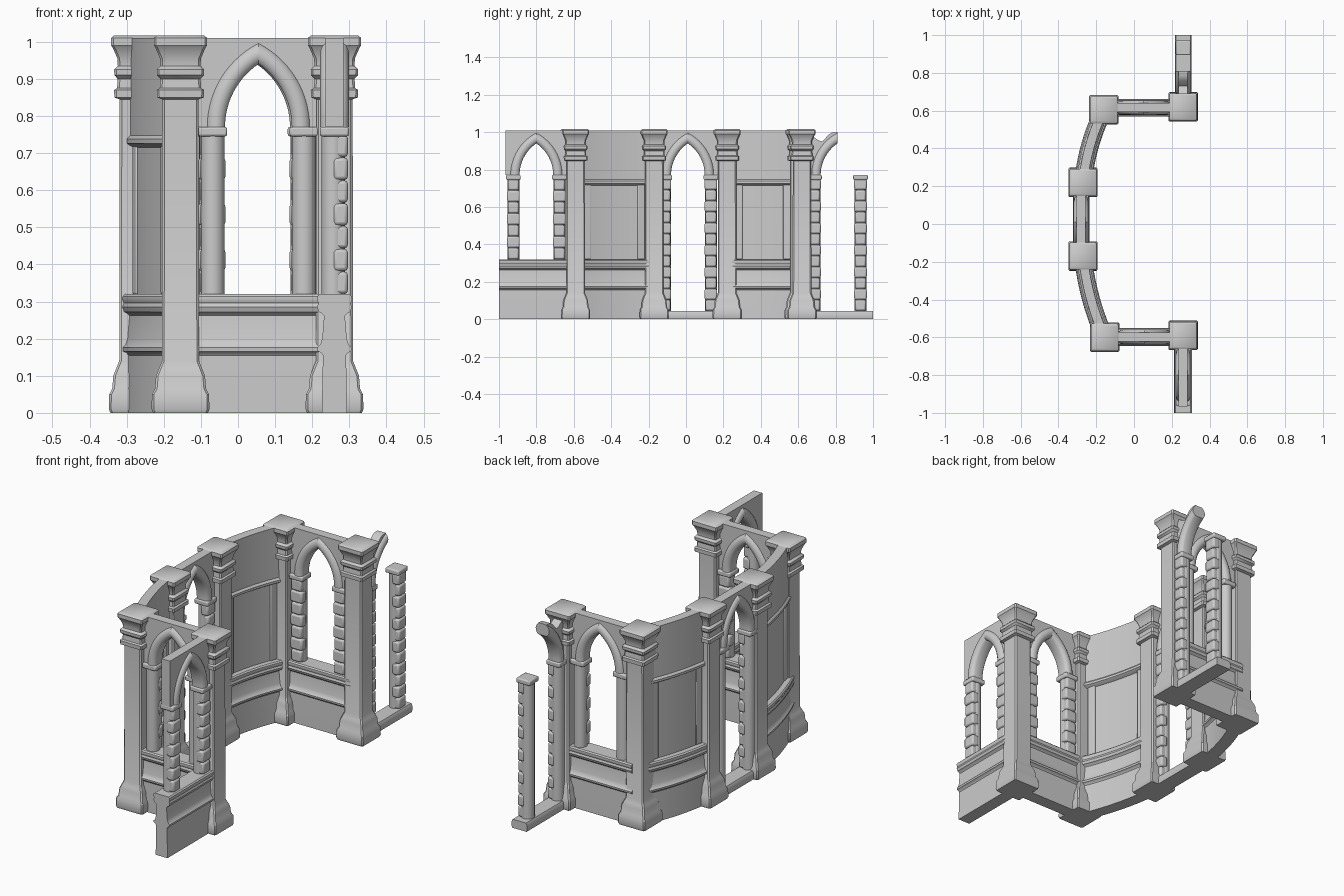
import bpy, bmesh, math
from mathutils import Matrix, Vector

cube = bpy.data.objects.get("Cube")
if cube:
    bpy.data.objects.remove(cube)

stone = bpy.data.materials.new("grey_stone")
stone.use_nodes = True
GREY = (0.6, 0.6, 0.6, 1)
stone.diffuse_color = GREY
stone.node_tree.nodes["Principled BSDF"].inputs["Base Color"].default_value = GREY

SPRING, TOP, SILL = 0.77, 1.01, 0.32
HALF, RISE = 0.09, 0.17                      # arch opening half width and height
SHIFT = (RISE ** 2 - HALF ** 2) / (2 * HALF)  # arc centre beyond the middle
RADIUS = HALF + SHIFT


def finish(name, bm, matrix=None, bevel=0, angle=40):
    bmesh.ops.recalc_face_normals(bm, faces=bm.faces)
    mesh = bpy.data.meshes.new(name)
    bm.to_mesh(mesh)
    bm.free()
    mesh.materials.append(stone)
    ob = bpy.data.objects.new(name, mesh)
    bpy.context.collection.objects.link(ob)
    if matrix:
        ob.matrix_world = matrix
    if bevel:
        mod = ob.modifiers.new("soft_edges", "BEVEL")
        mod.width, mod.segments = bevel, 2
    bpy.ops.object.select_all(action="DESELECT")
    ob.select_set(True)
    bpy.context.view_layer.objects.active = ob
    bpy.ops.object.shade_smooth_by_angle(angle=math.radians(angle))
    return ob


def loft(bm, rings):
    """Skin a list of closed rings and cap both ends."""
    loops = [[bm.verts.new(p) for p in ring] for ring in rings]
    n = len(loops[0])
    for a, b in zip(loops, loops[1:]):
        for i in range(n):
            j = (i + 1) % n
            bm.faces.new((a[i], a[j], b[j], b[i]))
    bm.faces.new(loops[0])
    bm.faces.new(loops[-1])


def box(bm, centre, size):
    bmesh.ops.create_cube(bm, size=1, matrix=Matrix.Translation(centre) @ Matrix.Diagonal((*size, 1)))


def sweep(name, path, profile):
    """Carry a mirrored (half width, z) profile along a plan path."""
    section = [(w, z) for w, z in profile] + [(-w, z) for w, z in reversed(profile)]
    pts = [Vector(p) for p in path]
    rings = []
    for i, p in enumerate(pts):
        d = (pts[min(i + 1, len(pts) - 1)] - pts[max(i - 1, 0)]).normalized()
        rings.append([(p.x - d.y * w, p.y + d.x * w, z) for w, z in section])
    bm = bmesh.new()
    loft(bm, rings)
    return finish(name, bm, angle=35)


# Pillar: square shaft with flared foot, two collars and a flared cap
PILLAR = [(0, .074), (.01, .078), (.05, .077), (.065, .069), (.1, .066), (.12, .058), (.14, .05),
          (.845, .049), (.85, .063), (.87, .064), (.875, .056), (.9, .054), (.91, .063),
          (.925, .064), (.935, .054), (.955, .055), (.985, .068), (.99, .072), (1.01, .072), (1.017, .064)]


def pillar(x, y):
    bm = bmesh.new()
    rings = []
    for z, h in PILLAR:
        c = h - 0.006
        corners = [(h, -c), (h, c), (c, h), (-c, h), (-h, c), (-h, -c), (-c, -h), (c, -h)]
        rings.append([(px, py, z) for px, py in corners])
    loft(bm, rings)
    finish("pillar", bm, Matrix.Translation((x, y, 0)), angle=32)


# Column: rounded outer face, stacked blocks on the inner face, flat capital
def column(m, u, bottom):
    height = SPRING - 0.02 - bottom
    bm = bmesh.new()
    rings = []
    for z in (bottom, bottom + height):
        rings.append([(u + 0.032 * math.cos(a), -0.003 + 0.032 * math.sin(a), z)
                      for a in (math.tau * k / 20 for k in range(20))])
    loft(bm, rings)
    finish("column_shaft", bm, m)
    bm = bmesh.new()
    count = round(height / 0.058)
    step = height / count
    for i in range(count):
        wide = 0.068 if i % 2 else 0.058
        box(bm, (u, 0.016, bottom + (i + 0.5) * step), (wide, 0.04, step * 0.97))
    finish("column_blocks", bm, m, bevel=0.009)
    bm = bmesh.new()
    box(bm, (u, 0, SPRING - 0.012), (0.078, 0.078, 0.026))
    finish("column_capital", bm, m, bevel=0.006)


def arc(radius, side, steps=14):
    """Half of a pointed arch, from the springing up to the middle."""
    end = math.acos(SHIFT / radius)
    return [(side * (radius * math.cos(end * k / steps) - SHIFT),
             SPRING + radius * math.sin(end * k / steps)) for k in range(steps + 1)]


# Arch: flat wall pierced by a pointed opening, with a rounded moulding
def arch(x, y, degrees, bottom, broken=False):
    m = Matrix.Translation((x, y, 0)) @ Matrix.Rotation(math.radians(degrees), 4, "Z")
    for side in (-1, 1):
        column(m, side * 0.123, bottom)
    right = arc(RADIUS + 0.006, 1)
    edge = 0.165
    if broken:
        outline = right + [(0, 1.0), (.03, .998), (.05, .985), (.08, .95), (.1, .955),
                           (.135, .98), (.15, TOP), (edge, TOP), (edge, SPRING)]
    else:
        left = arc(RADIUS + 0.006, -1)
        outline = left + right[-2::-1] + [(edge, SPRING), (edge, TOP), (-edge, TOP), (-edge, SPRING)]
    bm = bmesh.new()
    loft(bm, [[(u, v, z) for u, z in outline] for v in (-0.024, 0.024)])
    finish("arch_wall", bm, m)

    section = [(0, .022), (.004, .03), (.014, .037), (.026, .039), (.038, .035), (.046, .028), (.05, .02)]
    section += [(r, -v) for r, v in reversed(section)]
    for side in ((1,) if broken else (-1, 1)):
        lines = [[(u, v, z) for u, z in arc(RADIUS + r, side)] for r, v in section]
        bm = bmesh.new()
        loft(bm, list(zip(*lines)))
        finish("arch_moulding", bm, m)


DADO = [(.034, 0), (.034, .01), (.031, .155), (.036, .162), (.045, .166), (.046, .176), (.038, .184),
        (.033, .2), (.028, .262), (.034, .268), (.042, .272), (.047, .285), (.043, .296),
        (.047, .304), (.046, .314), (.04, SILL)]
SLAB = [(.042, 0), (.044, .01), (.044, .034), (.038, .045)]
PANEL = [(.014, SILL - .01), (.014, .715), (.026, .72), (.035, .726), (.035, .738),
         (.026, .748), (.024, TOP)]

for spot in ((.26, .62), (-.16, .605), (-.27, .22), (-.27, -.17), (-.155, -.6), (.26, -.59)):
    pillar(*spot)

# Window bays on a moulded dado
for ax, ay, turn, start, stop in ((.055, -.598, 0, (-.15, -.598), (.25, -.598)),
                                  (.05, .616, 180, (-.15, .616), (.25, .616)),
                                  (.26, -.8, -90, (.26, -.6), (.26, -1))):
    arch(ax, ay, turn, SILL)
    sweep("dado", [start, stop], DADO)

# Open doorways on low sills, the far one with a broken arch
arch(-.28, .01, -90, .045)
sweep("door_sill", [(-.28, -.17), (-.28, .22)], SLAB)
arch(.26, .81, -90, .045, broken=True)
sweep("door_sill", [(.26, .62), (.26, 1)], SLAB)

# Bowed panel bays with slim side posts
for a, b in (((-.155, -.6), (-.27, -.17)), ((-.27, .22), (-.16, .605))):
    a, b = Vector(a), Vector(b)
    d = (b - a).normalized()
    out = Vector((-d.y, d.x))
    path = []
    for k in range(13):
        t = k / 12
        path.append(a.lerp(b, t) + out * 0.018 * 4 * t * (1 - t))
    sweep("dado", path, DADO)
    sweep("wall_panel", path, PANEL)
    for k in (2, 10):
        p = path[k]
        bm = bmesh.new()
        box(bm, (0, 0, (SILL + 0.725) / 2), (0.04, 0.042, 0.725 - SILL))
        finish("panel_post", bm, Matrix.Translation((p.x, p.y, 0))
               @ Matrix.Rotation(math.atan2(d.y, d.x), 4, "Z"), bevel=0.004)
